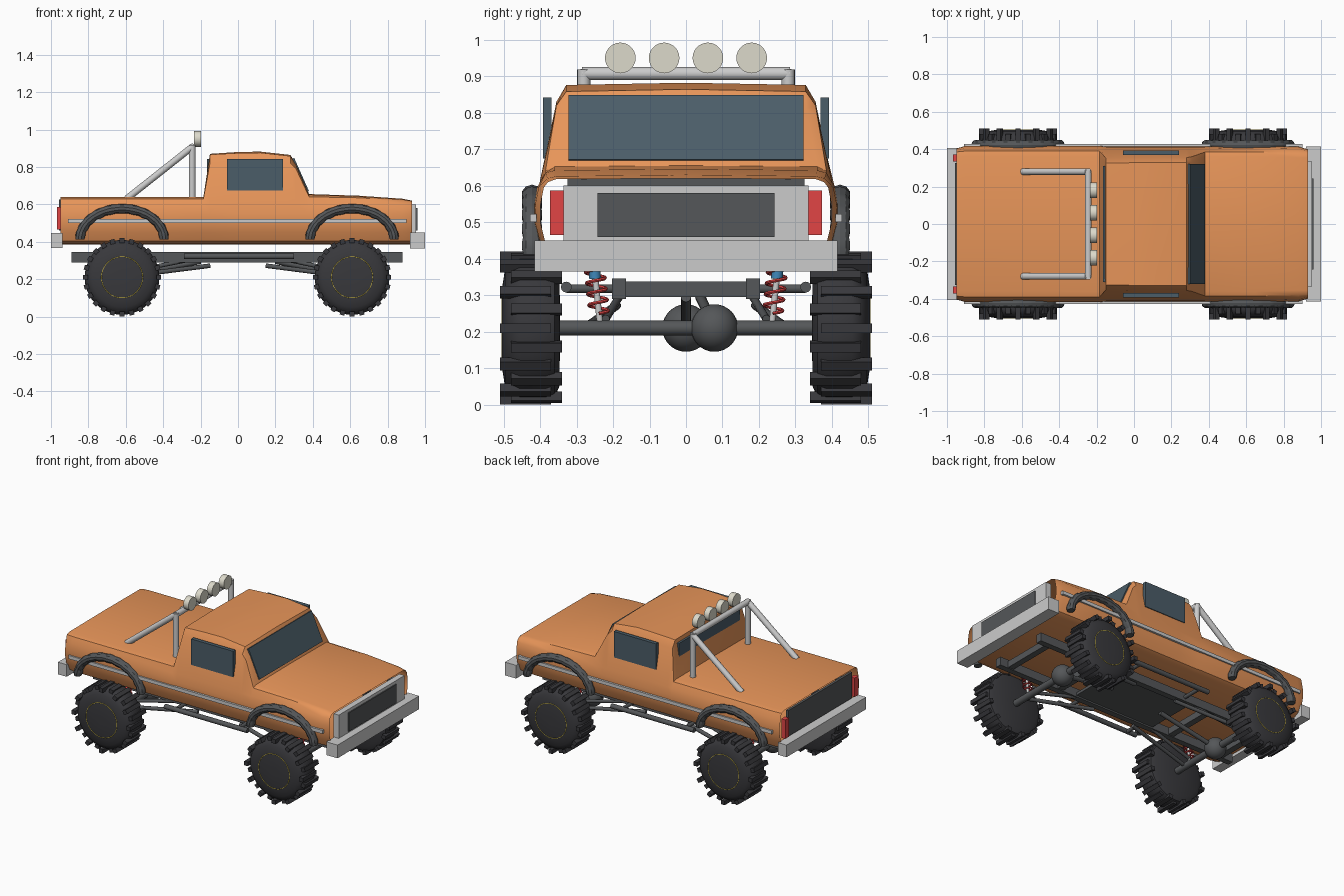
import bpy, bmesh
from math import pi, sin, cos, radians
from mathutils import Vector, Matrix

if "Cube" in bpy.data.objects:
    bpy.data.objects.remove(bpy.data.objects["Cube"])

def mat(name, c):
    m = bpy.data.materials.new(name)
    m.diffuse_color = (*c, 1)
    m.use_nodes = True
    m.node_tree.nodes["Principled BSDF"].inputs["Base Color"].default_value = m.diffuse_color
    return m

ORANGE = mat("orange_paint", (0.80, 0.30, 0.10))
GLASS = mat("glass", (0.07, 0.11, 0.14))
RUBBER = mat("rubber", (0.04, 0.04, 0.045))
STEEL = mat("dark_steel", (0.09, 0.095, 0.10))
SILVER = mat("silver", (0.6, 0.62, 0.62))
CREAM = mat("lamp", (0.72, 0.70, 0.60))
RED = mat("red", (0.75, 0.06, 0.06))
YELLOW = mat("yellow", (0.85, 0.65, 0.05))
BLUE = mat("blue", (0.05, 0.25, 0.5))

def finish(name, bm, m, smooth=None):
    bmesh.ops.recalc_face_normals(bm, faces=bm.faces)
    me = bpy.data.meshes.new(name)
    bm.to_mesh(me)
    bm.free()
    o = bpy.data.objects.new(name, me)
    bpy.context.collection.objects.link(o)
    me.materials.append(m)
    if smooth:
        bpy.ops.object.select_all(action='DESELECT')
        o.select_set(True)
        bpy.context.view_layer.objects.active = o
        bpy.ops.object.shade_smooth_by_angle(angle=radians(smooth))
    return o

def box(name, x, y, z, m):
    bm = bmesh.new()
    c = Vector((sum(x) / 2, sum(y) / 2, sum(z) / 2))
    s = (x[1] - x[0], y[1] - y[0], z[1] - z[0], 1)
    bmesh.ops.create_cube(bm, size=1, matrix=Matrix.Translation(c) @ Matrix.Diagonal(s))
    return finish(name, bm, m)

def skin(bm, rings, caps=True):
    vs = [[bm.verts.new(p) for p in r] for r in rings]
    n = len(vs[0])
    for a, b in zip(vs, vs[1:]):
        for i in range(n):
            bm.faces.new((a[i], a[(i + 1) % n], b[(i + 1) % n], b[i]))
    if caps:
        bm.faces.new(vs[0])
        bm.faces.new(vs[-1])

def sweep(name, pts, r, m, n=12, ref=(0, 1, 0), smooth=40):
    pts = [Vector(p) for p in pts]
    ref, rings = Vector(ref), []
    for i, p in enumerate(pts):
        t = (pts[min(i + 1, len(pts) - 1)] - pts[max(i - 1, 0)]).normalized()
        u = t.cross(ref).normalized()
        v = t.cross(u)
        rings.append([p + r * (u * cos(2 * pi * k / n) + v * sin(2 * pi * k / n)) for k in range(n)])
    bm = bmesh.new()
    skin(bm, rings)
    return finish(name, bm, m, smooth)

def lathe_y(name, prof, c, side, m, n=40):
    # prof: (radius, y) pairs revolved about the y axis
    bm = bmesh.new()
    skin(bm, [[(c[0] + r * cos(2 * pi * k / n), side * y, c[1] + r * sin(2 * pi * k / n))
               for k in range(n)] for r, y in prof])
    return finish(name, bm, m, 40)

# body shell: open ended loft; x, width scale, then shoulder points A, B and crown height
sections = [(-0.95, 0.965, .385, .63, .36, .638, .64),
            (-0.90, 1.0, .39, .63, .36, .638, .64),
            (-0.185, 1.0, .39, .63, .36, .638, .64),
            (-0.15, 0.99, .352, .82, .325, .866, .87),
            (0.0, 0.99, .355, .83, .328, .874, .88),
            (0.12, 0.99, .355, .83, .328, .876, .882),
            (0.28, 0.99, .355, .82, .328, .858, .864),
            (0.31, 0.99, .36, .79, .33, .81, .815),
            (0.38, 0.99, .385, .64, .36, .652, .655),
            (0.65, 1.0, .385, .635, .36, .642, .646),
            (0.88, 0.99, .38, .62, .355, .626, .63),
            (0.93, 0.955, .378, .61, .355, .618, .62)]
rings = []
for x, w, ya, za, yb, zb, zc in sections:
    half = [(.35 * w, .388), (.385 * w, .405), (.405 * w, .45), (.418 * w, .50),
            (.417 * w, .55), (.408 * w, .595), (ya, za), (yb, zb)]
    loop = [(0, .386)] + half + [(0, zc)] + [(-y, z) for y, z in reversed(half)]
    rings.append([(x, y, z) for y, z in loop])
bm = bmesh.new()
skin(bm, rings, caps=False)
finish("body_shell", bm, ORANGE, 35)

# windows
def panel(name, x0, z0, x1, z1, hy, t):
    d = Vector((x1 - x0, 0, z1 - z0)).normalized()
    n = Vector((d.z, 0, -d.x)) * t
    a, b = Vector((x0, 0, z0)), Vector((x1, 0, z1))
    bm = bmesh.new()
    skin(bm, [[p + Vector((0, s * hy, 0)) for p in (a + n, b + n, b - n, a - n)] for s in (-1, 1)])
    return finish(name, bm, GLASS)

panel("windshield", .372, .668, .293, .845, .322, .008)
box("rear_window", (-.167, -.152), (-.31, .31), (.67, .842), GLASS)

# bumpers, grille, tailgate
box("front_bumper", (.92, 1.0), (-.415, .415), (.365, .45), SILVER)
box("rear_bumper", (-1.0, -.938), (-.405, .405), (.368, .446), SILVER)
box("grille_surround", (.915, .953), (-.335, .335), (.445, .60), SILVER)
box("grille_insert", (.94, .96), (-.243, .243), (.46, .58), STEEL)
box("tailgate_panel", (-.957, -.94), (-.325, .325), (.46, .626), STEEL)

# roll bar with lamps
sweep("roll_bar_top", [(-.245, -.285, .907), (-.245, .285, .907)], .018, SILVER, 16, (0, 0, 1))
for i, y in enumerate((-.18, -.06, .06, .18)):
    sweep(f"roof_lamp_{i}", [(-.235, y, .95), (-.198, y, .95)], .042, CREAM, 28)

# ladder frame
box("skid_plate", (-.28, .30), (-.165, .165), (.30, .318), STEEL)
for x in (-.80, -.42, .42, .80):
    box("cross_member", (x - .02, x + .02), (-.17, .17), (.295, .337), STEEL)

# axles and drive shafts
for x, dy, label in ((-.62, 0, "rear"), (.61, .078, "front")):
    sweep(f"{label}_axle", [(x, -.36, .21), (x, .36, .21)], .021, STEEL, 16, (0, 0, 1))
    bm = bmesh.new()
    bmesh.ops.create_uvsphere(bm, u_segments=24, v_segments=16, radius=.065,
                              matrix=Matrix.Translation((x, dy, .21)))
    finish(f"{label}_differential", bm, STEEL, 60)
    sx = 1 if x > 0 else -1
    sweep(f"{label}_drive_shaft", [(x, dy, .215), (sx * .2, dy * .5, .295)], .014, STEEL)

for s, side in ((-1, "right"), (1, "left")):
    Y = lambda a, b: tuple(sorted((s * a, s * b)))
    box(f"{side}_window", (-.06, .24), Y(.368, .392), (.675, .842), GLASS)
    box(f"{side}_side_stripe", (-.91, .90), Y(.41, .427), (.50, .522), SILVER)
    box(f"{side}_tail_light", (-.968, -.94), Y(.335, .372), (.465, .587), RED)
    box(f"{side}_frame_rail", (-.89, .88), Y(.165, .203), (.29, .345), STEEL)
    sweep(f"{side}_roll_bar_post", [(-.245, s * .28, .62), (-.245, s * .28, .918)], .018, SILVER, 16)
    sweep(f"{side}_roll_bar_brace", [(-.595, s * .28, .63), (-.245, s * .28, .907)], .018, SILVER, 16)
    # side slider
    sweep(f"{side}_slider", [(-.29, s * .328, .322), (.30, s * .328, .322)], .015, STEEL)
    for x in (-.22, .23):
        sweep(f"{side}_slider_strut", [(x, s * .18, .318), (x, s * .328, .318)], .012, STEEL, 10, (0, 0, 1))

    for cx, end in ((-.62, "rear"), (.61, "front")):
        tag = f"{end}_{side}"
        sx = 1 if cx > 0 else -1
        # fender flare, ribbed along its arc
        bm = bmesh.new()
        rings = []
        for i in range(34):
            a = pi * i / 33
            rad = Vector((cos(a) / .225, 0, sin(a) / .165)).normalized()
            c = Vector((cx + .225 * cos(a), s * .422, .412 + .165 * sin(a)))
            r = .026 if i % 3 else .023
            rings.append([c + r * (rad * cos(2 * pi * k / 10) + Vector((0, 1.1 * sin(2 * pi * k / 10), 0)))
                          for k in range(10)])
        skin(bm, rings)
        finish(f"{tag}_fender_flare", bm, STEEL, 25)

        # tyre with domed sidewalls
        lathe_y(f"{tag}_tyre", [(.03, .506), (.11, .504), (.16, .496), (.188, .478), (.2, .455),
                                (.2, .385), (.19, .36), (.16, .347), (.03, .345)], (cx, .21), s, RUBBER)
        # staggered tread lugs
        bm = bmesh.new()
        for i in range(24):
            a = 2 * pi * i / 24 + pi / 2
            yc = .41 if i % 2 else .44
            bmesh.ops.create_cube(bm, size=1, matrix=Matrix.Translation((cx, s * yc, .21))
                                  @ Matrix.Rotation(-a, 4, 'Y') @ Matrix.Translation((.196, 0, 0))
                                  @ Matrix.Diagonal((.026, .14, .026, 1)))
        finish(f"{tag}_tread", bm, RUBBER)
        # thin rim ring on the sidewall
        ring = [(cx + .11 * cos(2 * pi * k / 48), s * .5035, .21 + .11 * sin(2 * pi * k / 48))
                for k in range(49)]
        sweep(f"{tag}_rim_ring", ring, .0018, YELLOW, 6)

        # coil-over shock
        sweep(f"{tag}_shock_rod", [(cx, s * .235, .215), (cx, s * .25, .36)], .009, SILVER, 10)
        sweep(f"{tag}_shock_body", [(cx, s * .249, .345), (cx, s * .254, .41)], .016, BLUE, 12)
        coil = [(cx + .026 * cos(t), s * (.238 + .012 * k / 64) + .026 * sin(t), .25 + .12 * k / 64)
                for k in range(65) for t in [2 * pi * 4 * k / 64]]
        sweep(f"{tag}_spring", coil, .005, RED, 6, (0, 0, 1))
        # suspension links
        sweep(f"{tag}_lower_link", [(cx - sx * .02, s * .27, .215), (sx * .15, s * .19, .272)], .012, STEEL, 10)
        sweep(f"{tag}_upper_link", [(cx - sx * .02, s * .22, .235), (sx * .28, s * .18, .30)], .011, STEEL, 10)
